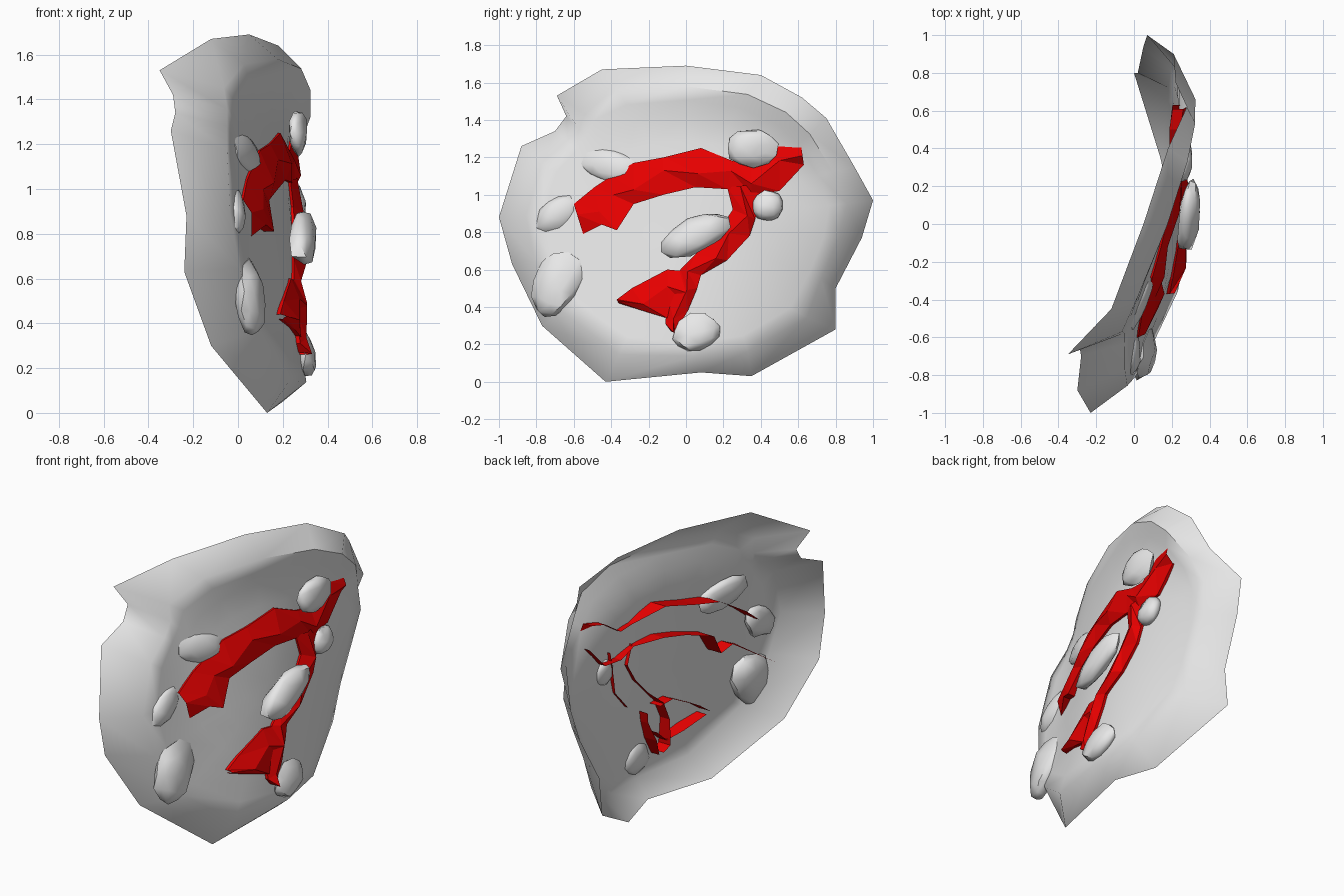
import bpy, math, random
from mathutils import Vector

if "Cube" in bpy.data.objects:
    bpy.data.objects.remove(bpy.data.objects["Cube"])

random.seed(4)

def material(name, col):
    m = bpy.data.materials.new(name)
    m.diffuse_color = (*col, 1)
    m.use_nodes = True
    m.node_tree.nodes["Principled BSDF"].inputs["Base Color"].default_value = m.diffuse_color
    return m

GREY = material("pale grey stone", (0.8, 0.8, 0.8))
RED = material("glowing red", (0.8, 0.0, 0.0))

def add_mesh(name, verts, faces, mat, angle):
    me = bpy.data.meshes.new(name)
    me.from_pydata(verts, [], faces)
    me.materials.append(mat)
    ob = bpy.data.objects.new(name, me)
    bpy.context.collection.objects.link(ob)
    if angle:
        bpy.ops.object.select_all(action='DESELECT')
        ob.select_set(True)
        bpy.context.view_layer.objects.active = ob
        bpy.ops.object.shade_smooth_by_angle(angle=math.radians(angle))
    return ob

def depth(y, z):
    """Bulge of the plate: x as a function of y and z."""
    t = (z - 0.4) / 0.7
    hollow = 0.035 * math.exp(-((y - 0.6) / 0.3) ** 2 - ((z - 1.2) / 0.25) ** 2)
    shoulder = 0.3 * max(0, -0.55 - y) * min(1, max(0, (1.5 - z) / 0.3))
    return (0.27 - 0.09 * t + (0.1 + 0.14 * t) * y + (-0.35 + 0.18 * t) * y * y
            - hollow + shoulder)

# Curved plate: irregular rim (x, y, z), then rings shrinking to the middle
rim = [(0.07, 1.0, 0.97), (0.05, 0.94, 0.77), (0.02, 0.80, 0.50), (0.0, 0.80, 0.28),
       (0.14, 0.35, 0.03), (0.20, 0.08, 0.05), (0.13, -0.43, 0.0), (-0.12, -0.77, 0.30),
       (-0.24, -0.93, 0.63), (-0.23, -1.0, 0.88), (-0.30, -0.88, 1.26), (-0.28, -0.70, 1.34),
       (-0.29, -0.64, 1.42), (-0.35, -0.69, 1.53), (-0.12, -0.45, 1.67), (0.05, 0.0, 1.69),
       (0.18, 0.40, 1.64), (0.28, 0.62, 1.52), (0.22, 0.75, 1.41), (0.21, 0.90, 1.15)]
n = len(rim)
verts, faces = list(rim), []
flat = [(p[1], p[2] - 0.85) for p in rim]
scales = (0.88, 0.80, 0.70, 0.55, 0.38, 0.2)
crest = {0.88: 0.06, 0.80: 0.04, 0.70: 0.012}      # brow below the top edge
for s in scales:
    # relax each ring so the notch fades toward the middle
    flat = [tuple((flat[i - 1][k] + 5 * flat[i][k] + flat[(i + 1) % n][k]) / 7 for k in (0, 1))
            for i in range(n)]
    for y, z in flat:
        y, z = y * s, z * s + 0.85
        fade = min(1, max(0, (z - 1.1) / 0.2)) * min(1, max(0, (y + 0.6) / 0.4))
        verts.append((depth(y, z) + crest.get(s, 0) * fade, y, z))
for r in range(len(scales)):
    for i in range(n):
        a, b = r * n + i, r * n + (i + 1) % n
        faces.append((b, a, a + n, b + n))
verts.append((depth(0, 0.85), 0, 0.85))
base = len(scales) * n
faces += [(base + (i + 1) % n, base + i, len(verts) - 1) for i in range(n)]
add_mesh("curved_plate", verts, faces, GREY, 50)

# Red veins: faceted ribbons between edge points (y, z, y, z), with a raised
# spine and side skirts that run through to the back of the plate
def vein(name, pairs, skirt):
    v, f = [], []
    for i, (y1, z1, y2, z2) in enumerate(pairs):
        mid = 0.35 + 0.3 * (i % 2)
        depth_in = skirt(i)
        for t, lift in ((0, -depth_in), (0, 0.01), (mid, 0.035 + 0.015 * (i % 2)),
                        (1, 0.015), (1, -depth_in)):
            y, z = y1 + (y2 - y1) * t, z1 + (z2 - z1) * t
            if lift < 0:
                lift *= random.uniform(0.7, 1.3)
            v.append((depth(y, z) + lift, y, z))
    for i in range(len(pairs) - 1):
        for k in range(4):
            a = i * 5 + k
            f += [(a, a + 1, a + 6), (a, a + 6, a + 5)]
    return add_mesh(name, v, f, RED, 0)

up = vein("upper_vein", [
    (-0.60, 0.95, -0.55, 0.79), (-0.49, 1.04, -0.45, 0.84), (-0.40, 1.10, -0.37, 0.81),
    (-0.28, 1.17, -0.28, 0.95), (-0.12, 1.20, -0.12, 1.00), (0.08, 1.25, 0.05, 1.04),
    (0.25, 1.18, 0.22, 1.03), (0.35, 1.17, 0.35, 1.00), (0.50, 1.27, 0.50, 1.02),
    (0.61, 1.30, 0.63, 1.16)], lambda i: 0.1 if i < 6 else 0.04)
up.data.vertices[4].co = (-0.22, -0.55, 0.75)     # spike behind the plate
for k in (8, 13):                                 # thicker lower lip at the left end
    up.data.vertices[k].co.x += 0.03
vein("lower_vein", [
    (0.22, 1.04, 0.42, 1.06), (0.25, 0.92, 0.37, 0.87), (0.17, 0.80, 0.34, 0.78),
    (0.05, 0.68, 0.22, 0.65), (-0.03, 0.60, 0.08, 0.57), (-0.10, 0.47, 0.06, 0.50),
    (-0.11, 0.31, 0.01, 0.38), (-0.08, 0.27, -0.06, 0.26)], lambda i: 0.02 if i < 4 else 0.07)
vein("vein_foot", [
    (-0.37, 0.44, -0.36, 0.42), (-0.29, 0.50, -0.20, 0.37),
    (-0.10, 0.60, -0.10, 0.34), (0.00, 0.59, -0.01, 0.42)], lambda i: 0.07)

# Stones: lumpy ellipsoids (y, z, radius y, radius z, tilt, radius x, extra lift)
stones = [(-0.39, 1.15, 0.15, 0.10, -5, 0.04, -0.005), (-0.69, 0.90, 0.135, 0.09, 35, 0.04, -0.01),
          (-0.70, 0.50, 0.125, 0.185, -20, 0.065, 0.0), (0.05, 0.79, 0.22, 0.10, 27, 0.05, 0.06),
          (0.35, 1.26, 0.14, 0.10, 5, 0.04, 0.045), (0.44, 0.94, 0.08, 0.09, -15, 0.045, 0.015),
          (0.05, 0.26, 0.13, 0.095, 15, 0.045, 0.01)]
for i, (y, z, ry, rz, tilt, rx, lift) in enumerate(stones):
    bpy.ops.mesh.primitive_ico_sphere_add(subdivisions=2, radius=1)
    ob = bpy.context.object
    ob.name = f"stone_{i + 1}"
    lumps = [Vector([random.uniform(-1, 1) for _ in range(3)]).normalized() for _ in range(5)]
    c, s = math.cos(math.radians(tilt)), math.sin(math.radians(tilt))
    for v in ob.data.vertices:
        d = v.co.normalized()
        k = 0.87 + sum(0.2 * max(0, d.dot(l)) ** 3 for l in lumps) + random.uniform(-0.1, 0.1)
        p = Vector((d.x * rx, d.y * ry, d.z * rz)) * k
        py, pz = y + p.y * c - p.z * s, z + p.y * s + p.z * c
        # stones lean along the slope of the plate
        v.co = (0.25 * depth(y, z) + 0.75 * depth(py, pz) + lift + p.x, py, pz)
    ob.data.materials.append(GREY)
    bpy.ops.object.shade_smooth_by_angle(angle=math.radians(50))
